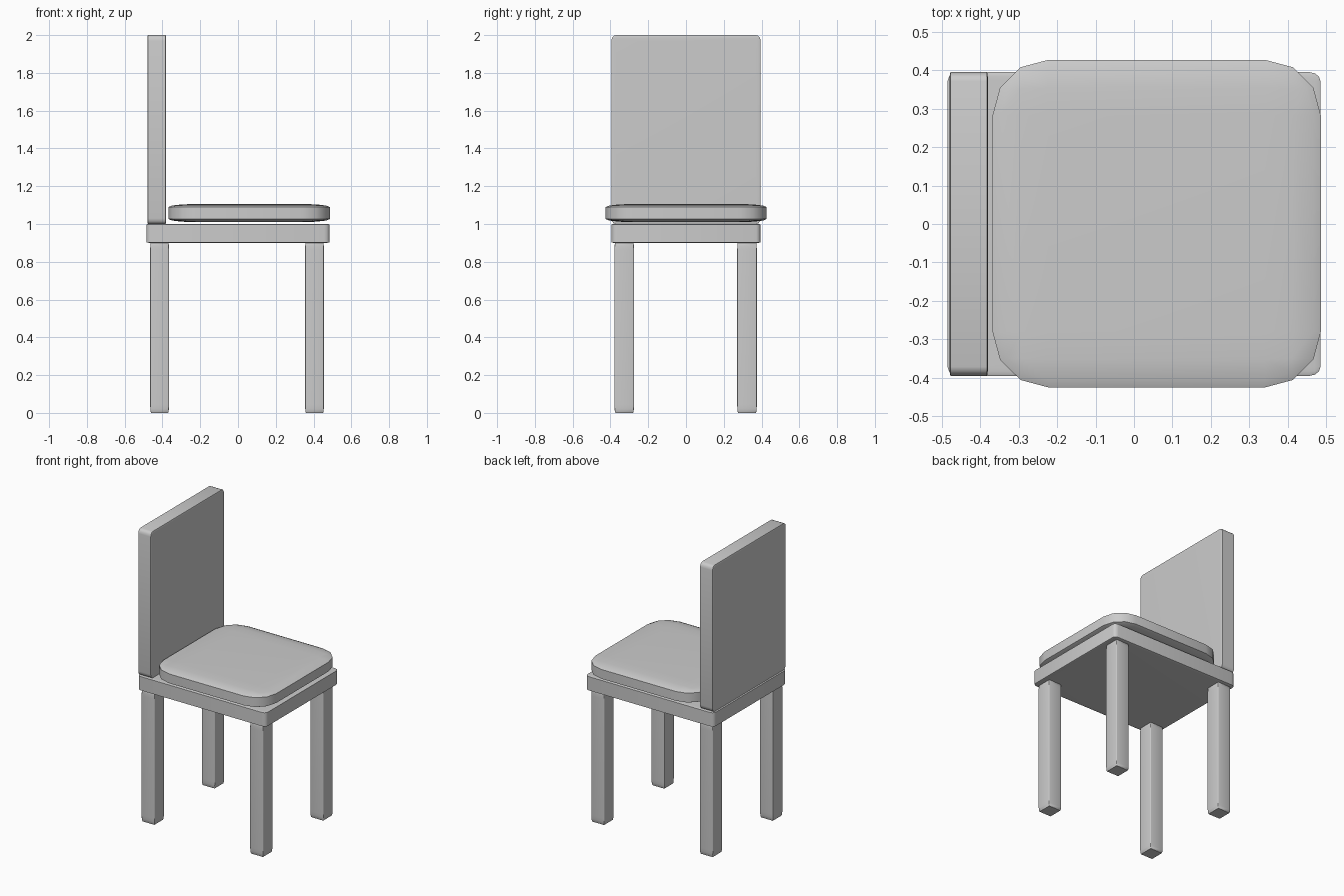
import bpy
import bmesh
import math

if "Cube" in bpy.data.objects:
    bpy.data.objects.remove(bpy.data.objects["Cube"])


def soft_box(name, low, high, bevel, segments=3, angle=40):
    """Rounded cube whose bevel stretches with its proportions."""
    bm = bmesh.new()
    bmesh.ops.create_cube(bm, size=2)
    bmesh.ops.bevel(bm, geom=bm.edges[:], offset=bevel, segments=segments,
                    profile=0.5, affect='EDGES')
    for v in bm.verts:
        for i in range(3):
            v.co[i] *= (high[i] - low[i]) / 2
    mesh = bpy.data.meshes.new(name)
    bm.to_mesh(mesh)
    bm.free()
    obj = bpy.data.objects.new(name, mesh)
    obj.location = [(a + b) / 2 for a, b in zip(low, high)]
    bpy.context.collection.objects.link(obj)
    bpy.ops.object.select_all(action='DESELECT')
    obj.select_set(True)
    bpy.context.view_layer.objects.active = obj
    bpy.ops.object.shade_smooth_by_angle(angle=math.radians(angle))
    return obj


# Seat board, backrest and cushion
soft_box("seat", (-0.485, -0.395, 0.90), (0.485, 0.395, 1.0), 0.06)
soft_box("backrest", (-0.48, -0.395, 1.0), (-0.38, 0.395, 2.0), 0.06)
soft_box("cushion", (-0.368, -0.425, 1.01), (0.486, 0.427, 1.106), 0.34, angle=60)

# Four legs
for x, side in ((-0.415, "back"), (0.405, "front")):
    for y, hand in ((-0.327, "right"), (0.323, "left")):
        soft_box(f"{side}_{hand}_leg", (x - 0.05, y - 0.052, 0.0),
                 (x + 0.05, y + 0.052, 0.905), 0.1)
